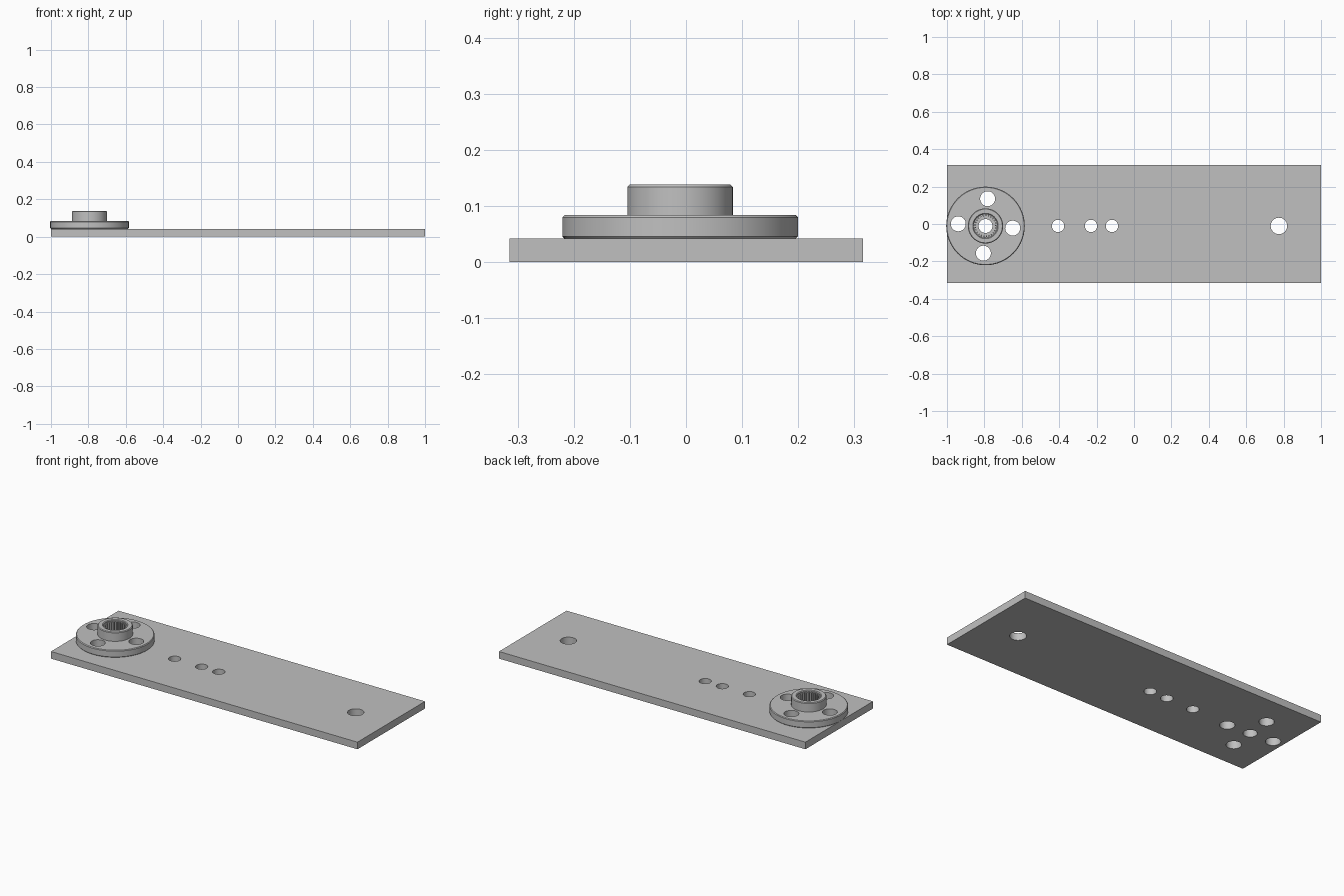
import bpy
import bmesh
from math import cos, sin, pi, radians

if "Cube" in bpy.data.objects:
    bpy.data.objects.remove(bpy.data.objects["Cube"])

steel = bpy.data.materials.new("grey metal")
steel.use_nodes = True
GREY = (0.53, 0.53, 0.53, 1)
steel.diffuse_color = GREY
steel.node_tree.nodes["Principled BSDF"].inputs["Base Color"].default_value = GREY

PLATE_TOP = 0.042
FLANGE_TOP = 0.084
HUB_TOP = 0.138
CX, CY = -0.794, -0.0105
BORE = 0.037


def make_object(name, bm):
    bmesh.ops.recalc_face_normals(bm, faces=bm.faces)
    mesh = bpy.data.meshes.new(name)
    bm.to_mesh(mesh)
    bm.free()
    mesh.materials.append(steel)
    obj = bpy.data.objects.new(name, mesh)
    bpy.context.collection.objects.link(obj)
    return obj


def prism(name, outline, z0, z1):
    """Extrude a closed xy outline from z0 to z1."""
    bm = bmesh.new()
    face = bm.faces.new([bm.verts.new((x, y, z0)) for x, y in outline])
    top = bmesh.ops.extrude_face_region(bm, geom=[face])["geom"]
    verts = [v for v in top if isinstance(v, bmesh.types.BMVert)]
    bmesh.ops.translate(bm, verts=verts, vec=(0, 0, z1 - z0))
    return make_object(name, bm)


def circle(x, y, r, n=48):
    return [(x + r * cos(2 * pi * i / n), y + r * sin(2 * pi * i / n)) for i in range(n)]


def lathe(name, profile, x, y, steps=96):
    """Spin a closed (radius, z) profile around a vertical axis."""
    bm = bmesh.new()
    verts = [bm.verts.new((x + r, y, z)) for r, z in profile]
    edges = [bm.edges.new((v, verts[i - 1])) for i, v in enumerate(verts)]
    bmesh.ops.spin(bm, geom=verts + edges, cent=(x, y, 0), axis=(0, 0, 1),
                   angle=2 * pi, steps=steps, use_merge=True)
    bmesh.ops.remove_doubles(bm, verts=bm.verts, dist=1e-5)
    return make_object(name, bm)


def cut(target, outline, z0, z1):
    cutter = prism("cutter", outline, z0, z1)
    cutter.hide_render = True
    mod = target.modifiers.new("cut", "BOOLEAN")
    mod.operation = "DIFFERENCE"
    mod.solver = "EXACT"
    mod.object = cutter
    bpy.context.view_layer.objects.active = target
    bpy.ops.object.modifier_apply(modifier=mod.name)
    bpy.data.objects.remove(cutter)


# Long flat plate
plate = prism("base_plate", [(-1, -0.315), (1, -0.315), (1, 0.315), (-1, 0.315)], 0, PLATE_TOP)

# Round flange with chamfered rims and a raised hub
c = 0.004
flange = lathe("flanged_hub", [
    (BORE, PLATE_TOP), (0.21 - c, PLATE_TOP), (0.21, PLATE_TOP + c),
    (0.21, FLANGE_TOP - c), (0.21 - c, FLANGE_TOP), (0.094, FLANGE_TOP),
    (0.094, HUB_TOP - c), (0.094 - c, HUB_TOP), (0.064 + c, HUB_TOP),
    (0.064, HUB_TOP - c), (0.064, HUB_TOP - 2 * c), (0.052, HUB_TOP - 2 * c),
    (0.052, 0.07), (BORE, 0.07)], CX, CY)

# Toothed socket inside the hub
TEETH = 25
spline = []
for i in range(TEETH):
    for offset, r in ((0, 0.05), (0.25, 0.05), (0.45, 0.063), (0.8, 0.063)):
        a = 2 * pi * (i + offset) / TEETH
        spline.append((CX + r * cos(a), CY + r * sin(a)))
cut(flange, spline, 0.07, HUB_TOP + 0.02)

# Four bolt holes through flange and plate, plus the centre bore
for i in range(4):
    a = radians(-4.5 + 90 * i)
    hole = circle(CX + 0.146 * cos(a), CY + 0.146 * sin(a), 0.04)
    for part in (plate, flange):
        cut(part, hole, -0.1, 0.3)
cut(plate, circle(CX, CY, BORE), -0.1, 0.3)

# Holes along the plate
for x, r in ((-0.406, 0.033), (-0.23, 0.033), (-0.118, 0.033), (0.775, 0.044)):
    cut(plate, circle(x, CY, r), -0.1, 0.3)

# Smooth round walls, sharp rims
for part in (plate, flange):
    bpy.ops.object.select_all(action="DESELECT")
    part.select_set(True)
    bpy.context.view_layer.objects.active = part
    bpy.ops.object.shade_smooth_by_angle(angle=radians(25))
